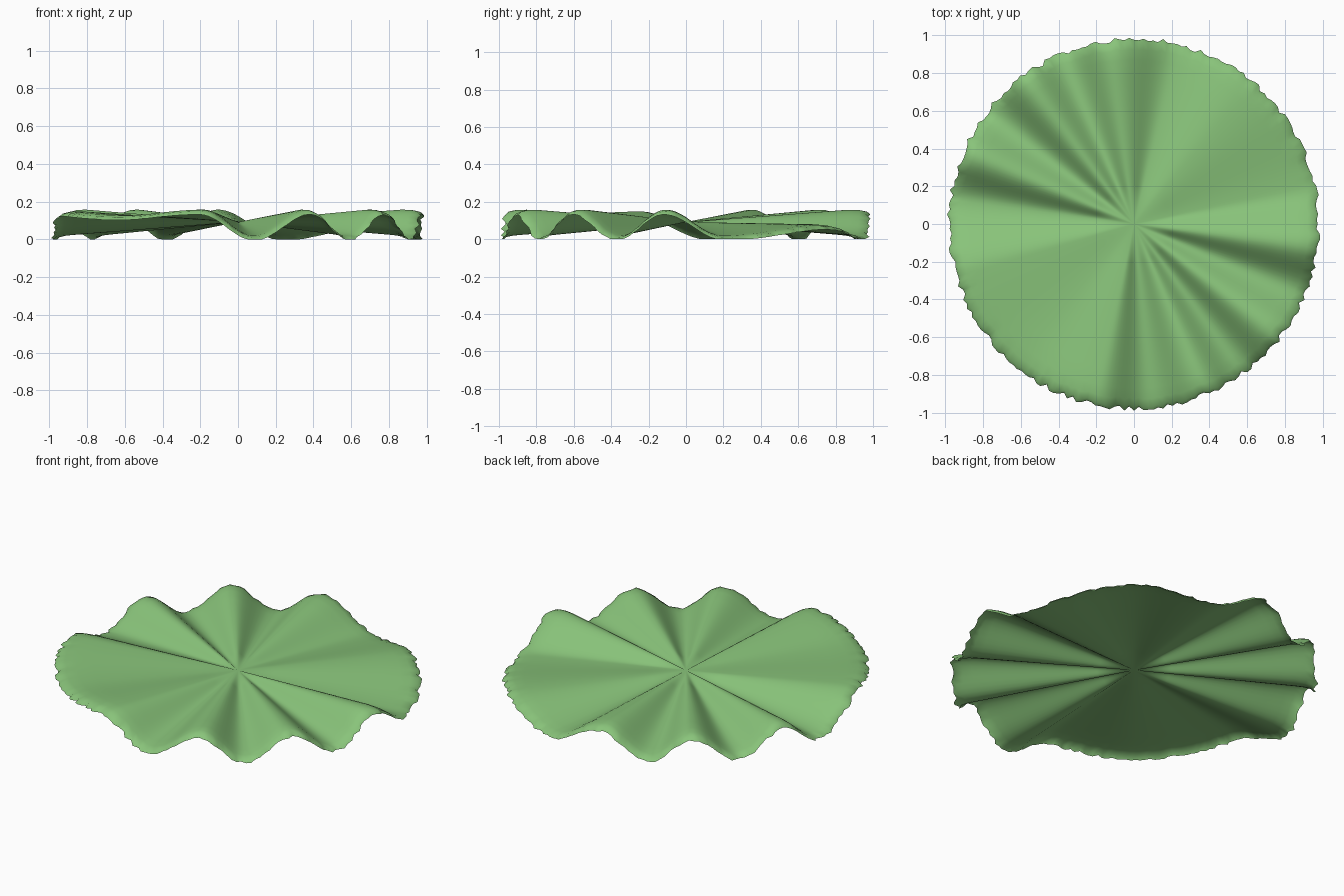
import bpy
import math
import random

random.seed(4)
cube = bpy.data.objects.get("Cube")
if cube:
    bpy.data.objects.remove(cube, do_unlink=True)

# Leaf colour
green = bpy.data.materials.new("leaf_green")
green.use_nodes = True
colour = (0.25, 0.55, 0.195, 1)
green.diffuse_color = colour
green.node_tree.nodes["Principled BSDF"].inputs["Base Color"].default_value = colour

# Ruffle: rim angle in degrees and height, alternating crests and troughs
LOW, HIGH, MIDDLE = 0.022, 0.16, 0.092
ruffle = [(12, LOW), (50, 0.08), (76, LOW), (97, HIGH), (113, LOW), (127, HIGH),
          (142, LOW), (157, HIGH), (172, LOW), (196, 0.15), (230, 0.13), (258, HIGH),
          (275, LOW), (293, HIGH), (307, LOW), (322, HIGH), (338, LOW), (353, HIGH),
          (372, LOW)]


def rim_height(degrees):
    if degrees < ruffle[0][0]:
        degrees += 360
    for (a, za), (b, zb) in zip(ruffle, ruffle[1:]):
        if a <= degrees <= b:
            ease = (1 - math.cos(math.pi * (degrees - a) / (b - a))) / 2
            return za + (zb - za) * ease
    return MIDDLE


# Rings from the middle outwards: radius and downward curl of the lip
rings = [(0.2, 0), (0.4, 0), (0.6, 0), (0.78, 0), (0.87, 0),
         (0.925, 0.003), (0.965, 0.012), (0.98, 0.028)]
COUNT = 240
verts = [(0, 0, MIDDLE)]
fray = [random.uniform(-0.013, 0.013) for i in range(COUNT)]
for radius, curl in rings:
    for i in range(COUNT):
        angle = math.tau * i / COUNT
        height = rim_height(math.degrees(angle))
        # Uneven torn edge on the outer lip only
        tear = fray[i] * max(0, (radius - 0.87) / 0.11)
        r = radius + tear
        z = MIDDLE + (height - MIDDLE) * min(1, radius / 0.9) - curl
        verts.append((r * math.cos(angle), r * math.sin(angle), max(0, z)))

faces = [(0, 1 + i, 1 + (i + 1) % COUNT) for i in range(COUNT)]
for k in range(len(rings) - 1):
    inner, outer = 1 + k * COUNT, 1 + (k + 1) * COUNT
    for i in range(COUNT):
        j = (i + 1) % COUNT
        faces.append((inner + i, outer + i, outer + j, inner + j))

# Ruffled leaf sheet
mesh = bpy.data.meshes.new("ruffled_leaf")
mesh.from_pydata(verts, [], faces)
mesh.materials.append(green)
mesh.shade_smooth()
leaf = bpy.data.objects.new("ruffled_leaf", mesh)
bpy.context.collection.objects.link(leaf)
